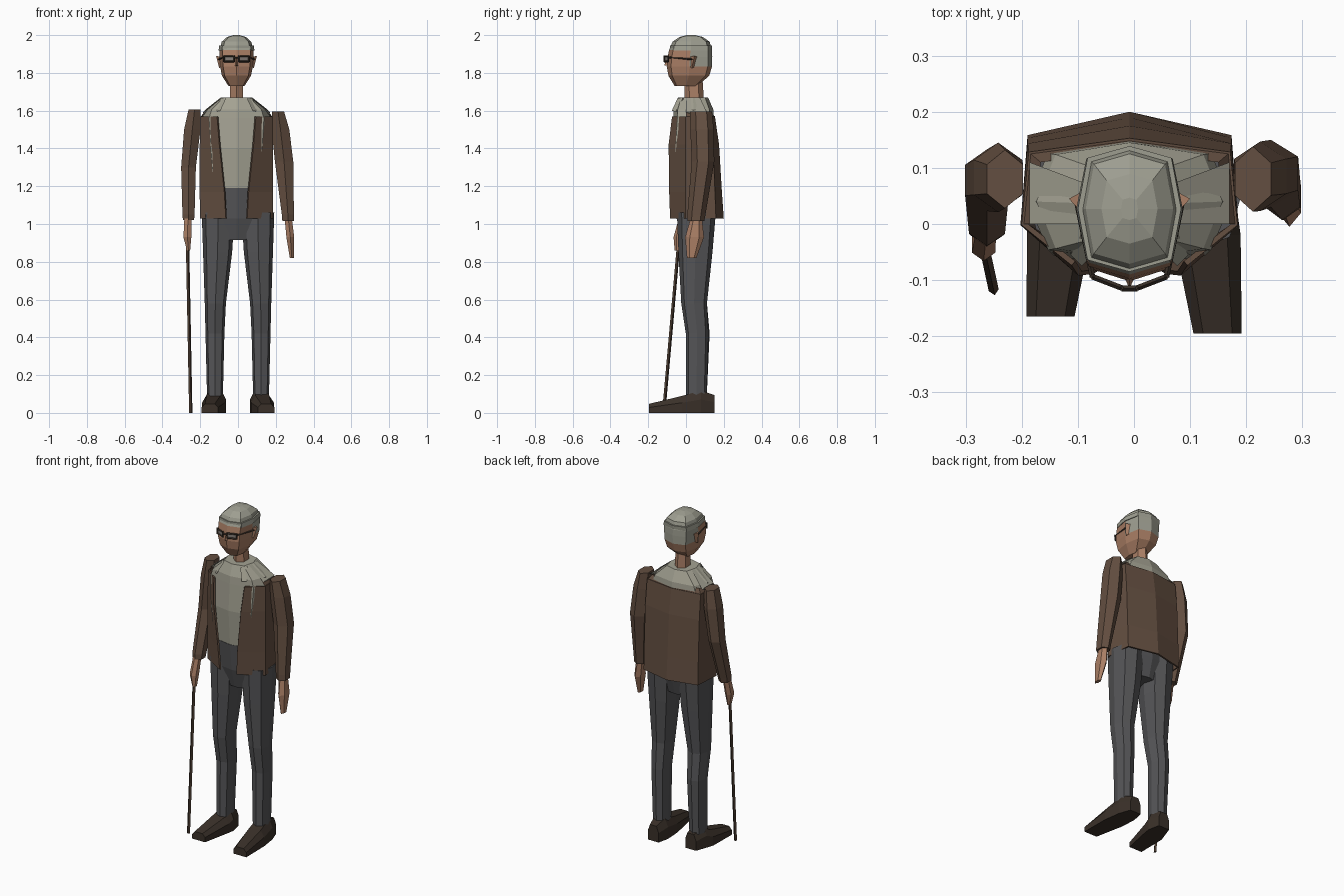
import bpy, bmesh, math
from mathutils import Vector

cube = bpy.data.objects.get("Cube")
if cube:
    bpy.data.objects.remove(cube)


def material(name, r, g, b):
    m = bpy.data.materials.new(name)
    m.use_nodes = True
    m.diffuse_color = (r, g, b, 1)
    m.node_tree.nodes["Principled BSDF"].inputs["Base Color"].default_value = (r, g, b, 1)
    return m


jacket_brown = material("jacket brown", .125, .077, .052)
shirt_grey = material("shirt grey", .37, .36, .29)
hair_grey = material("hair grey", .34, .34, .28)
skin_tan = material("skin tan", .40, .21, .13)
trouser_grey = material("trouser grey", .09, .09, .095)
shoe_dark = material("shoe dark", .042, .03, .022)
cane_brown = material("cane brown", .075, .048, .032)
lens_grey = material("lens grey", .24, .21, .19)


def finish(name, bm, *mats):
    bmesh.ops.recalc_face_normals(bm, faces=bm.faces)
    me = bpy.data.meshes.new(name)
    bm.to_mesh(me)
    bm.free()
    ob = bpy.data.objects.new(name, me)
    bpy.context.collection.objects.link(ob)
    for m in mats:
        me.materials.append(m)
    return ob


def skin(name, rings, mat, closed=True):
    """Join matching rings of points into a surface, capped when closed."""
    bm = bmesh.new()
    rows = [[bm.verts.new(p) for p in ring] for ring in rings]
    n = len(rows[0])
    for a, b in zip(rows, rows[1:]):
        for i in range(n if closed else n - 1):
            j = (i + 1) % n
            bm.faces.new((a[i], a[j], b[j], b[i]))
    if closed:
        bm.faces.new(rows[0])
        bm.faces.new(rows[-1])
    return finish(name, bm, mat)


def ring(z, x, y, rx, ry, n=6, square=1.0):
    def power(v):
        return math.copysign(abs(v) ** square, v) if abs(v) > 1e-6 else 0
    turns = [math.tau * i / n + math.pi / 2 for i in range(n)]
    return [(x + rx * power(math.cos(t)), y + ry * power(math.sin(t)), z) for t in turns]


def loft(name, mat, sections, n=6, square=1.0):
    return skin(name, [ring(*s, n, square) for s in sections], mat)


def rod(name, a, b, radius, mat, n=4):
    a, b = Vector(a), Vector(b)
    turn = (b - a).to_track_quat('Z', 'Y')
    rim = [Vector(p) for p in ring(0, 0, 0, radius, radius, n)]
    return skin(name, [[end + turn @ p for p in rim] for end in (a, b)], mat)


SIDES = ((-1, "right"), (1, "left"))
MID = -.008

# Head, with hair chosen by height and by the back of the skull
head = loft("head", skin_tan, [
    (1.73, MID, 0, .042, .06), (1.785, MID, .015, .077, .108),
    (1.835, MID, .018, .087, .12), (1.885, MID, .021, .09, .118),
    (1.92, MID, .024, .09, .114), (1.965, MID, .027, .078, .098),
    (1.99, MID, .027, .05, .062), (2.0, MID, .027, .015, .02)], n=8, square=.6)
head.data.materials.append(hair_grey)
for f in head.data.polygons:
    c = f.center
    f.material_index = int(c.z > 1.925 or (c.y > .03 and c.z > 1.84))

# Fringe overhanging the forehead
loft("hair_brim", hair_grey, [(1.918, MID, .026, .095, .11),
                              (1.945, MID, .027, .092, .112)], n=8, square=.6)
loft("neck", skin_tan, [(1.62, MID, .045, .042, .052), (1.76, MID, .04, .038, .048)])
skin("nose", [[(MID - .014, -.085, 1.835), (MID + .014, -.085, 1.835), (MID, -.115, 1.84)],
              [(MID - .006, -.085, 1.88), (MID + .006, -.085, 1.88), (MID, -.1, 1.88)]], skin_tan)

# Ears and spectacles
for s, side in SIDES:
    skin(side + "_ear", [
        [(MID + s * .08, .02, 1.83), (MID + s * .092, .03, 1.825), (MID + s * .08, .045, 1.83)],
        [(MID + s * .08, .015, 1.885), (MID + s * .108, .045, 1.89), (MID + s * .08, .06, 1.885)]], skin_tan)
    inner, outer = MID + s * .014, MID + s * .066
    for z in (1.86, 1.888):
        rod(side + "_spectacle_rim", (inner, -.114, z), (outer, -.094, z), .005, shoe_dark)
    for x, y in ((inner, -.114), (outer, -.094)):
        rod(side + "_spectacle_edge", (x, y, 1.857), (x, y, 1.891), .005, shoe_dark)
    skin(side + "_lens", [[(inner, -.113, z), (outer, -.093, z)] for z in (1.86, 1.888)], lens_grey, False)
    rod(side + "_spectacle_arm", (outer, -.094, 1.882), (MID + s * .094, .04, 1.872), .005, shoe_dark)
rod("spectacle_bridge", (MID - .014, -.115, 1.88), (MID + .014, -.115, 1.88), .005, shoe_dark)

# Shirt with sloping shoulders and collar flaps
loft("shirt", shirt_grey, [
    (1.19, MID, .045, .15, .11), (1.4, MID, .04, .17, .12), (1.56, MID, .04, .182, .108),
    (1.605, MID, .04, .165, .105), (1.67, MID, .037, .083, .08)], n=8, square=.65)
for s, side in SIDES:
    skin(side + "_collar_flap", [
        [(MID + s * .055, -.045, 1.665), (MID + s * .085, -.015, 1.668), (MID + s * .075, -.01, 1.655)],
        [(MID + s * .085, -.075, 1.60), (MID + s * .105, -.055, 1.595), (MID + s * .095, -.04, 1.60)]], shirt_grey)
    skin(side + "_collar_wing", [
        [(MID + s * .08, .0, 1.668), (MID + s * .085, .075, 1.668), (MID + s * .07, .04, 1.65)],
        [(MID + s * .178, .0, 1.592), (MID + s * .178, .11, 1.592), (MID + s * .165, .05, 1.57)]], shirt_grey)

# Open jacket: opening, front, side corner, back corner and back middle for each level
levels = [(1.03, .054, -.08, .19, .155, .195), (1.17, .062, -.085, .19, .15, .185),
          (1.42, .088, -.088, .19, .14, .17), (1.57, .1, -.07, .188, .125, .148)]
rows = []
for z, gap, front, side, corner, back in levels:
    half = [(gap, front), (side, .0), (side - .012, corner)]
    rows.append([(MID - x, y, z) for x, y in half] + [(MID, back, z)]
                + [(MID + x, y, z) for x, y in reversed(half)])
jacket = skin("jacket", rows, jacket_brown, closed=False)
thick = jacket.modifiers.new("cloth thickness", 'SOLIDIFY')
thick.thickness, thick.offset = .01, 0

# Yoke closing the jacket over the shoulders and back
skin("jacket_yoke", [rows[-1][1:-1],
     [(MID + (x - MID) * .9, y * .88, 1.595) for x, y, z in rows[-1][1:-1]]], jacket_brown, closed=False)

# Sleeves
loft("right_sleeve", jacket_brown, [
    (1.02, -.262, .0, .034, .04), (1.05, -.262, .005, .037, .044), (1.3, -.262, .078, .045, .055),
    (1.5, -.242, .083, .05, .062), (1.605, -.23, .08, .037, .052)])
loft("left_sleeve", jacket_brown, [
    (1.015, .266, .052, .036, .045), (1.05, .264, .055, .037, .048), (1.33, .244, .09, .056, .06),
    (1.5, .225, .085, .054, .062), (1.595, .212, .08, .037, .058)])

# Hands and cane
loft("right_hand", skin_tan, [
    (.86, -.262, -.042, .01, .018), (.93, -.268, -.036, .024, .03), (1.03, -.265, -.012, .022, .026)])
loft("left_hand", skin_tan, [
    (.82, .285, .03, .012, .025), (.93, .277, .045, .024, .05), (1.03, .266, .055, .022, .03)])
rod("cane", (-.25, -.118, 0), (-.268, -.035, .94), .009, cane_brown)

# Trousers: hips and bent legs
loft("hips", trouser_grey, [
    (.915, MID, .05, .085, .07), (1.03, MID, .05, .155, .1), (1.19, MID, .045, .155, .112)], n=8, square=.65)
for s, side in SIDES:
    bent = .012 if s > 0 else 0
    loft(side + "_trouser_leg", trouser_grey, [
        (.09, s * .122, .055, .042, .055), (.42, s * .122, .065 - bent / 2, .05, .06),
        (.58, s * .12, .043, .056, .068), (.85, s * .108, .05, .077, .09),
        (1.06, s * .105, .055, .087, .103)], n=8, square=.8)

    # Shoes run from heel to toe
    shift = 0 if s > 0 else .03
    shoe = []
    for y, x, w, h in ((.15, .115, .036, .095), (.08, .12, .056, .118),
                       (-.02, .13, .06, .09), (-.195, .149, .043, .048)):
        outline = ((-w, 0), (w, 0), (w, h * .6), (w * .6, h), (-w * .6, h), (-w, h * .6))
        shoe.append([(s * x + dx, y + shift * (1 if y < 0 else -1), z) for dx, z in outline])
    skin(side + "_shoe", shoe, shoe_dark)
